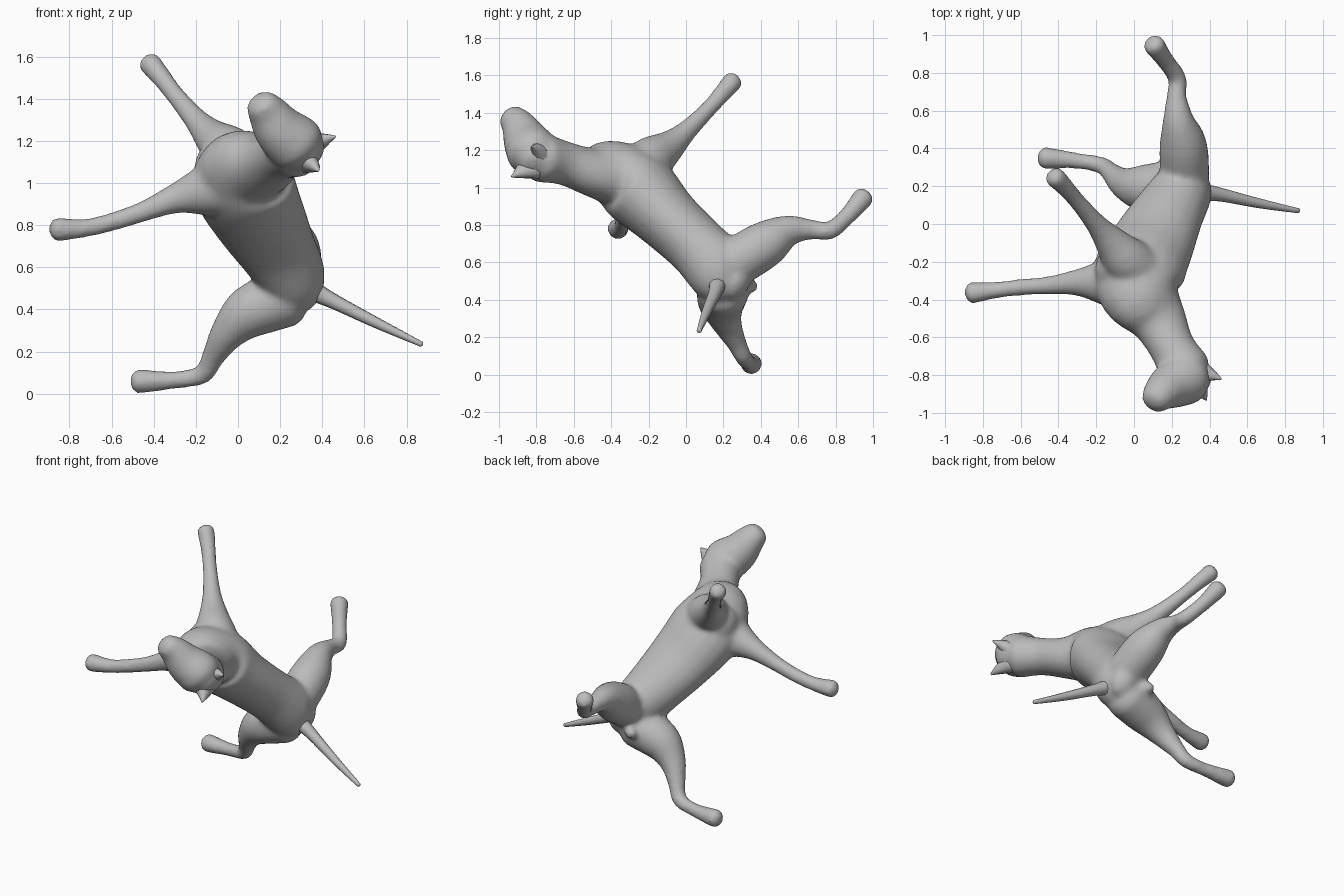
import bpy, bmesh, math
from mathutils import Vector

grey = bpy.data.materials.new("grey coat")
grey.diffuse_color = (0.5, 0.5, 0.5, 1)
LATERAL = Vector((0, 0.7, 0.7))   # side-to-side axis of the animal


def spline(points, steps):
    """Catmull-Rom through (x, y, z, half_width, half_depth) stations."""
    pts = [Vector(p if len(p) == 5 else (*p, p[3])) for p in points]
    pts = [pts[0]] + pts + [pts[-1]]
    out = []
    for a, b, c, d in zip(pts, pts[1:], pts[2:], pts[3:]):
        for i in range(steps):
            t = i / steps
            out.append(0.5 * (2 * b + (c - a) * t + (2 * a - 5 * b + 4 * c - d) * t * t
                              + (3 * b - a - 3 * c + d) * t ** 3))
    return out + [pts[-1]]


def loft(bm, points, sides=20, steps=4, dome=0.65):
    """Skin elliptical rings along a spline and close both ends with domes."""
    path = spline(points, steps)
    pos = [Vector(p[:3]) for p in path]
    n = len(path)
    tangents = [(pos[min(i + 1, n - 1)] - pos[max(i - 1, 0)]).normalized() for i in range(n)]
    stations = [(pos[i], tangents[i], path[i][3], path[i][4]) for i in range(n)]
    for end, sign in ((0, -1), (-1, 1)):
        p, t, w, d = stations[0 if end == 0 else len(stations) - 1]
        caps = []
        for ang in (30, 60, 82):
            a = math.radians(ang)
            caps.append((p + t * sign * dome * w * math.sin(a), t, w * math.cos(a), d * math.cos(a)))
        stations = caps[::-1] + stations if end == 0 else stations + caps
    rings = []
    for p, t, w, d in stations:
        u = (LATERAL - t * LATERAL.dot(t)).normalized()
        v = t.cross(u)
        rings.append([bm.verts.new(p + u * w * math.cos(2 * math.pi * k / sides)
                                   + v * d * math.sin(2 * math.pi * k / sides))
                      for k in range(sides)])
    for r, s in zip(rings, rings[1:]):
        for k in range(sides):
            j = (k + 1) % sides
            bm.faces.new((r[k], r[j], s[j], s[k]))
    bm.faces.new(rings[0][::-1])
    bm.faces.new(rings[-1])


def make(name, parts, fuse=False, **kw):
    bm = bmesh.new()
    for part in parts:
        loft(bm, part, **kw)
    bmesh.ops.recalc_face_normals(bm, faces=bm.faces)
    me = bpy.data.meshes.new(name)
    bm.to_mesh(me)
    bm.free()
    me.materials.append(grey)
    me.polygons.foreach_set("use_smooth", [True] * len(me.polygons))
    ob = bpy.data.objects.new(name, me)
    bpy.context.collection.objects.link(ob)
    if fuse:   # weld overlapping parts into one soft skin
        rm = ob.modifiers.new("fuse", 'REMESH')
        rm.mode = 'VOXEL'
        rm.voxel_size = 0.014
        rm.use_smooth_shade = True
        sm = ob.modifiers.new("soften", 'SMOOTH')
        sm.factor = 0.5
        sm.iterations = 16
    return ob


# Torso and neck
torso = [(0.31, 0.27, 0.50, .11, .09), (0.275, 0.20, 0.54, .175, .15), (0.185, 0.06, 0.685, .165, .19),
         (0.10, -0.10, 0.835, .175, .225), (0.03, -0.25, 0.985, .205, .245), (0.045, -0.38, 1.07, .18, .22),
         (0.13, -0.51, 1.085, .13, .155), (0.20, -0.65, 1.13, .117, .123), (0.27, -0.77, 1.16, .135, .14)]
# Breast between the forelegs
breast = [(0.0, -0.24, 1.05, .17), (-0.09, -0.23, 1.08, .135), (-0.13, -0.22, 1.09, .11)]
# Skull and muzzle
head = [(0.32, -0.80, 1.14, .11, .11), (0.28, -0.815, 1.18, .14, .14), (0.20, -0.855, 1.25, .125, .125),
        (0.145, -0.895, 1.33, .095, .10), (0.115, -0.93, 1.37, .077, .082)]
# Forelegs
foreleg_a = [(0.03, -0.25, 1.08, .14), (-0.05, -0.18, 1.155, .125), (-0.125, -0.09, 1.22, .088),
             (-0.20, 0.0, 1.30, .058), (-0.30, 0.12, 1.42, .046), (-0.37, 0.20, 1.51, .05),
             (-0.42, 0.25, 1.57, .057)]
foreleg_b = [(0.0, -0.32, 1.0, .16), (-0.15, -0.31, 0.965, .125), (-0.30, -0.31, 0.925, .072),
             (-0.45, -0.325, 0.865, .05), (-0.60, -0.335, 0.815, .045), (-0.73, -0.35, 0.785, .045),
             (-0.86, -0.365, 0.78, .059)]
# Hind legs
hindleg_a = [(0.27, 0.25, 0.59, .13), (0.26, 0.42, 0.695, .128), (0.235, 0.55, 0.77, .085),
             (0.225, 0.68, 0.775, .053), (0.23, 0.77, 0.77, .051), (0.17, 0.86, 0.845, .048),
             (0.105, 0.95, 0.95, .06)]
hindleg_b = [(0.23, 0.20, 0.455, .14), (0.06, 0.19, 0.39, .128), (-0.05, 0.215, 0.285, .085),
             (-0.12, 0.27, 0.17, .055), (-0.17, 0.31, 0.09, .047), (-0.30, 0.335, 0.065, .043),
             (-0.475, 0.35, 0.058, .06)]
# Small nub between the hind legs
nub = [(0.24, 0.27, 0.50, .05), (0.165, 0.36, 0.47, .036)]
make("body", [torso, breast, head, foreleg_a, foreleg_b, hindleg_a, hindleg_b, nub], fuse=True)

# Tail
make("tail", [[(0.35, 0.17, 0.49, .05), (0.46, 0.155, 0.435, .036), (0.66, 0.11, 0.335, .026),
               (0.87, 0.07, 0.235, .013)]], sides=10)

# Ears
make("ears", [[(0.34, -0.78, 1.18, .06, .08), (0.41, -0.80, 1.205, .03, .035), (0.46, -0.82, 1.22, .006, .006)],
              [(0.32, -0.83, 1.11, .06, .08), (0.36, -0.89, 1.08, .03, .035), (0.38, -0.93, 1.06, .008, .006)]],
     sides=10)
